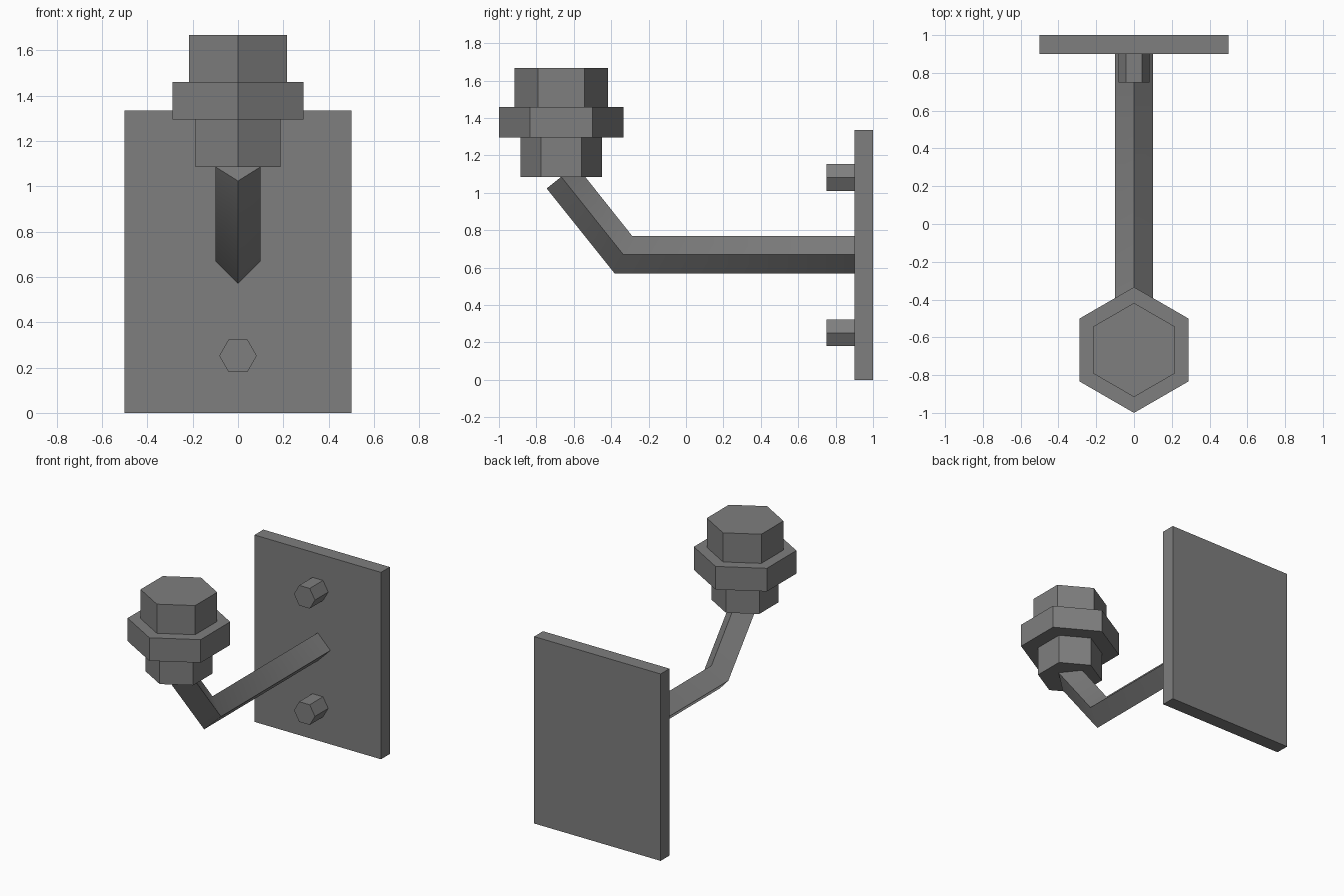
import bpy, bmesh
from math import sin, cos, tau, radians
from mathutils import Vector

if "Cube" in bpy.data.objects:
    bpy.data.objects.remove(bpy.data.objects["Cube"])

# Dark grey metal shared by all parts
metal = bpy.data.materials.new("dark_metal")
metal.diffuse_color = (0.21, 0.21, 0.21, 1)
metal.use_nodes = True
metal.node_tree.nodes["Principled BSDF"].inputs["Base Color"].default_value = metal.diffuse_color


def loft(name, rings):
    """Closed solid skinned through rings of equal point count."""
    bm = bmesh.new()
    rows = [[bm.verts.new(p) for p in ring] for ring in rings]
    n = len(rows[0])
    for a, b in zip(rows, rows[1:]):
        for i in range(n):
            j = (i + 1) % n
            bm.faces.new((a[i], a[j], b[j], b[i]))
    bm.faces.new(rows[0][::-1])
    bm.faces.new(rows[-1])
    bmesh.ops.recalc_face_normals(bm, faces=bm.faces[:])
    mesh = bpy.data.meshes.new(name)
    bm.to_mesh(mesh)
    bm.free()
    mesh.materials.append(metal)
    obj = bpy.data.objects.new(name, mesh)
    bpy.context.collection.objects.link(obj)
    return obj


def ring(center, u, v, sides):
    """Polygon around center, first corner along u."""
    c, u, v = Vector(center), Vector(u), Vector(v)
    return [c + u * cos(tau * i / sides) + v * sin(tau * i / sides)
            for i in range(sides)]


# Wall plate
bpy.ops.mesh.primitive_cube_add(size=1, location=(0, 0.95, 0.6675))
plate = bpy.context.object
plate.name = "wall_plate"
plate.scale = (1, 0.1, 1.335)
plate.data.materials.append(metal)

# Hexagonal bolts
for name, z in (("lower_bolt", 0.252), ("upper_bolt", 1.083)):
    loft(name, [ring((0, y, z), (0.083, 0, 0), (0, 0, 0.083), 6)
                for y in (0.75, 0.9)])

# Bent diamond-section arm: wall end, mitred elbow, square-cut tip
arm = loft("arm", [ring(c, (0.1, 0, 0), v, 4) for c, v in (
    ((0, 0.9, 0.67), (0, 0, 0.1)),
    ((0, -0.335, 0.67), (0, 0.047, 0.1)),
    ((0, -0.667, 1.086), (0, 0.078, 0.0625)),
)])

# Soft shading across the elbow, sharp along the section's corners
bpy.ops.object.select_all(action="DESELECT")
arm.select_set(True)
bpy.context.view_layer.objects.active = arm
bpy.ops.object.shade_smooth_by_angle(angle=radians(45))

# Stacked hexagonal lamp head
for name, r, z0, z1 in (("lamp_socket", 0.217, 1.085, 1.295),
                        ("lamp_collar", 0.333, 1.295, 1.46),
                        ("lamp_cap", 0.249, 1.46, 1.668)):
    loft(name, [ring((0, -0.667, z), (0, r, 0), (r, 0, 0), 6)
                for z in (z0, z1)])
